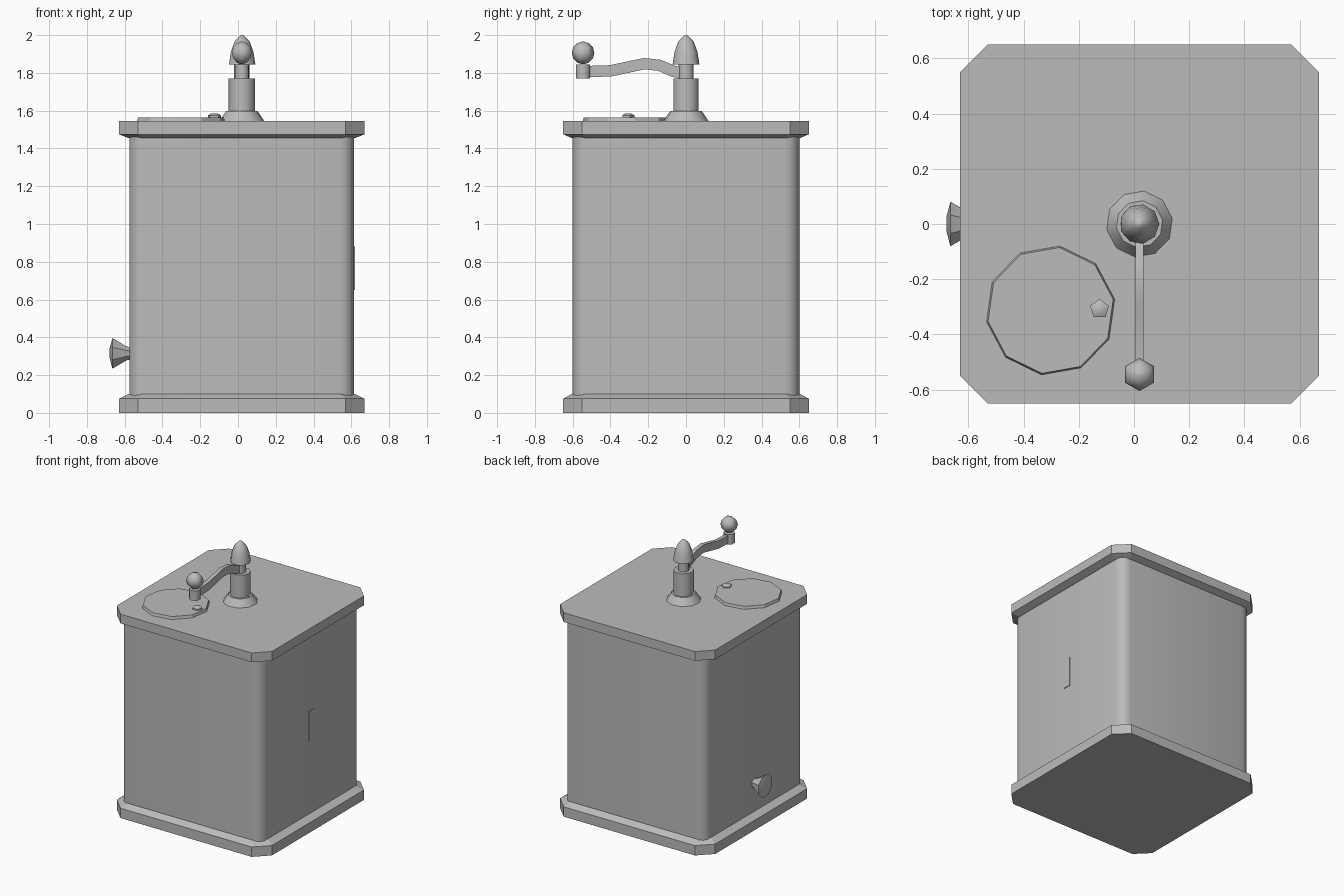
import bpy, bmesh, math
from mathutils import Matrix, Vector

if "Cube" in bpy.data.objects:
    bpy.data.objects.remove(bpy.data.objects["Cube"], do_unlink=True)

GRAY = (0.5, 0.5, 0.5, 1)
gray = bpy.data.materials.new("plain_gray")
gray.use_nodes = True
gray.diffuse_color = GRAY
gray.node_tree.nodes["Principled BSDF"].inputs["Base Color"].default_value = GRAY
CX = 0.02  # axis of box and crank


def finish(name, bm, smooth=None):
    bmesh.ops.recalc_face_normals(bm, faces=bm.faces)
    mesh = bpy.data.meshes.new(name)
    bm.to_mesh(mesh)
    bm.free()
    mesh.materials.append(gray)
    obj = bpy.data.objects.new(name, mesh)
    bpy.context.collection.objects.link(obj)
    if smooth:
        bpy.ops.object.select_all(action='DESELECT')
        obj.select_set(True)
        bpy.context.view_layer.objects.active = obj
        bpy.ops.object.shade_smooth_by_angle(angle=math.radians(smooth))
    return obj


def loft(name, rings, smooth=None, matrix=None):
    """Skin equal-length rings of points and cap both ends."""
    bm = bmesh.new()
    loops = [[bm.verts.new(p) for p in ring] for ring in rings]
    n = len(loops[0])
    for a, b in zip(loops, loops[1:]):
        for i in range(n):
            j = (i + 1) % n
            bm.faces.new((a[i], a[j], b[j], b[i]))
    bm.faces.new(loops[0][::-1])
    bm.faces.new(loops[-1])
    if matrix:
        bm.transform(matrix)
    return finish(name, bm, smooth)


def turned(name, profile, sides, centre, smooth=None, phase=0, tilt=None):
    """Revolve (radius, height) pairs about an axis through centre."""
    angles = [math.radians(phase) + math.tau * i / sides for i in range(sides)]
    rings = [[(r * math.cos(a), r * math.sin(a), h) for a in angles] for r, h in profile]
    m = Matrix.Translation(centre)
    return loft(name, rings, smooth, m @ tilt if tilt else m)


def corner_ring(hx, hy, cut, z, segments):
    """Rectangle with corners rounded (or chamfered with one segment)."""
    pts = []
    for k, (sx, sy) in enumerate(((1, 1), (-1, 1), (-1, -1), (1, -1))):
        for i in range(segments + 1):
            a = math.pi / 2 * (k + i / segments)
            pts.append((CX + sx * (hx - cut) + cut * math.cos(a),
                        sy * (hy - cut) + cut * math.sin(a), z))
    return pts


# box: plinth, body and lid
loft("base_plate", [corner_ring(.65, .65, .1, 0, 1), corner_ring(.65, .65, .1, .075, 1),
                    corner_ring(.6, .605, .08, .1, 1)])
loft("box_body", [corner_ring(.595, .6, .08, z, 4) for z in (.09, 1.465)], 40)
loft("lid_plate", [corner_ring(.6, .605, .08, 1.455, 1), corner_ring(.65, .65, .1, 1.475, 1),
                   corner_ring(.65, .65, .1, 1.545, 1)])

# slim tab set into the side
tab = bmesh.new()
bmesh.ops.create_cube(tab, size=1, matrix=Matrix.Translation((.612, 0, .765))
                      @ Matrix.Diagonal((.016, .06, .23, 1)))
finish("side_tab", tab)

# flared drawer knob pointing to -x
turned("drawer_knob", [(.035, 0), (.04, .02), (.087, .095), (.03, .109)], 8, (-.57, 0, .315),
       35, 22, Matrix.Rotation(-math.pi / 2, 4, 'Y'))

# filler hatch with its small button
turned("hatch_disc", [(.237, 1.54), (.23, 1.565)], 10, (-.302, -.313, 0), phase=82)
turned("hatch_button", [(.036, 1.56), (.036, 1.575), (.02, 1.584)], 5, (-.125, -.308, 0),
       50, 90)

# crank post
post = (CX, 0, 0)
turned("post_collar", [(.124, 1.54), (.085, 1.597)], 10, post, 40, 10)
turned("post_shaft", [(.07, 1.59), (.07, 1.77)], 10, post, 40)
turned("post_neck", [(.04, 1.76), (.04, 1.855)], 8, post, 50)
turned("post_cap", [(.072, 1.845), (.062, 1.91), (.042, 1.965), (.012, 1.996), (.002, 2)],
       9, post, 50)

# curved crank arm swept along y
path = [(-.01, 1.795), (-.07, 1.81), (-.14, 1.84), (-.22, 1.849), (-.3, 1.832),
        (-.4, 1.811), (-.55, 1.806)]
arm = []
for i, p in enumerate(path):
    t = (Vector(path[min(i + 1, len(path) - 1)]) - Vector(path[max(i - 1, 0)])).normalized()
    side = Vector((t.y, -t.x)) * .03
    lo, hi = Vector(p) - side, Vector(p) + side
    arm.append([(CX - .015, *lo), (CX + .015, *lo), (CX + .015, *hi), (CX - .015, *hi)])
loft("crank_arm", arm, 30)

# handle at the end of the arm
grip = (CX, -.545, 0)
turned("handle_socket", [(.04, 1.77), (.04, 1.845)], 8, grip, 50, 22)
ball = [(.06 * math.sin(a), 1.906 - .06 * math.cos(a))
        for a in (math.pi * k / 6 for k in range(1, 6))]
turned("handle_ball", [(.004, 1.846)] + ball + [(.004, 1.966)], 6, grip, 65, 30)
